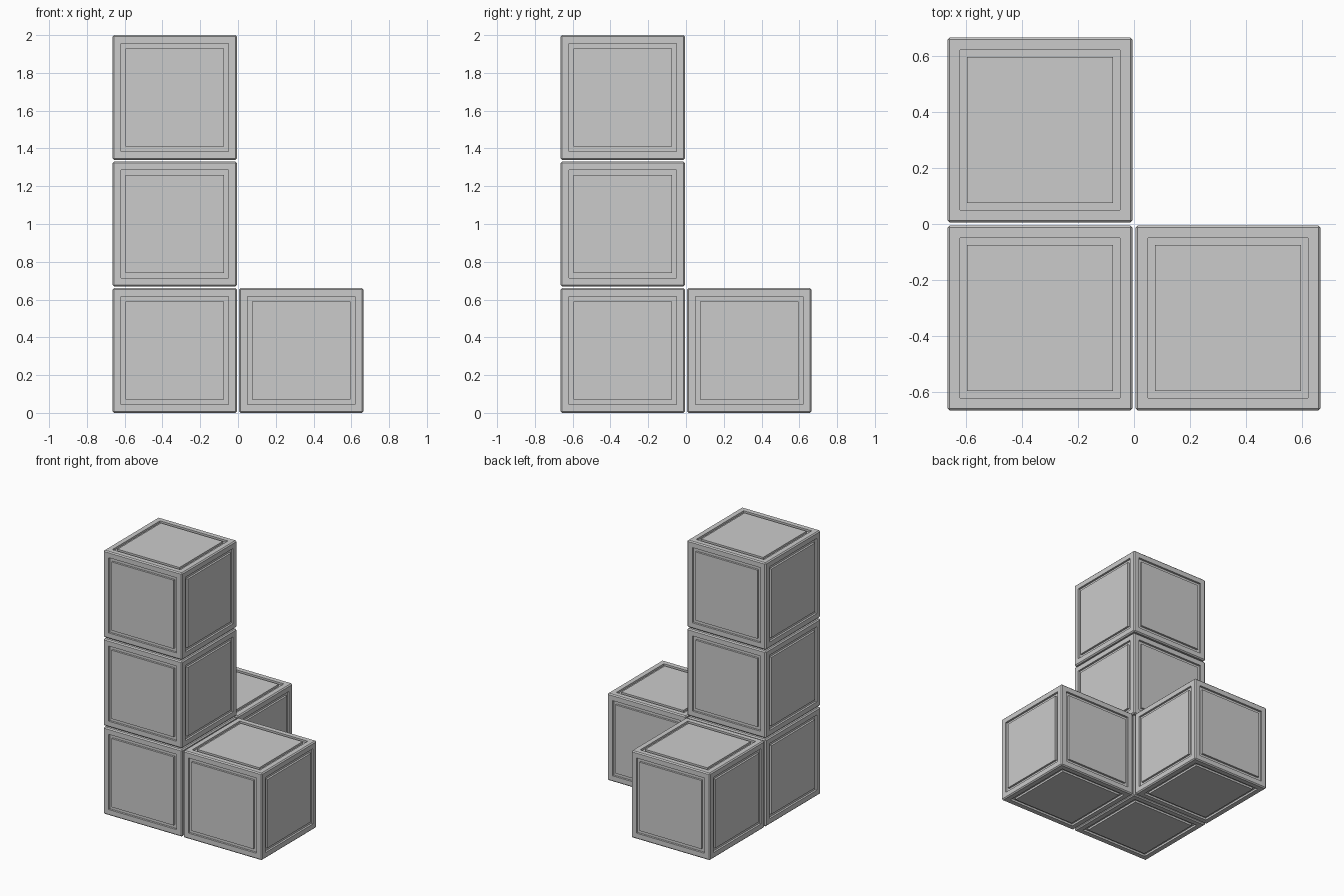
import bpy, bmesh

if "Cube" in bpy.data.objects:
    bpy.data.objects.remove(bpy.data.objects["Cube"])

SIZE, PITCH = 0.66, 0.67   # block edge and spacing (small gap between blocks)
BEVEL = 0.008
FRAME, GROOVE, DEPTH = 0.045, 0.025, 0.015


def block_mesh():
    """Chamfered cube with a square groove framing a panel on every face."""
    bm = bmesh.new()
    bmesh.ops.create_cube(bm, size=SIZE)
    bmesh.ops.bevel(bm, geom=bm.edges[:], offset=BEVEL, segments=1,
                    profile=0.5, affect='EDGES')
    panels = [f for f in bm.faces if f.calc_area() > 0.2]
    bm.normal_update()

    # frame width, groove wall, groove floor, wall back up to the panel
    for thickness, depth in ((FRAME - BEVEL, 0), (0, -DEPTH),
                             (GROOVE, 0), (0, DEPTH)):
        bmesh.ops.inset_individual(bm, faces=panels, thickness=thickness,
                                   depth=depth, use_even_offset=True)
        bm.normal_update()
    mesh = bpy.data.meshes.new("panelled_block")
    bm.to_mesh(mesh)
    bm.free()
    return mesh


mesh = block_mesh()

# Corner tower of three, plus one block to the right and one behind
layout = {
    "tower_block_bottom": (0, 0, 0),
    "tower_block_middle": (0, 0, 1),
    "tower_block_top": (0, 0, 2),
    "right_block": (1, 0, 0),
    "back_block": (0, 1, 0),
}
for name, (i, j, k) in layout.items():
    ob = bpy.data.objects.new(name, mesh)
    ob.location = ((i - 0.5) * PITCH, (j - 0.5) * PITCH, SIZE / 2 + k * PITCH)
    bpy.context.collection.objects.link(ob)
